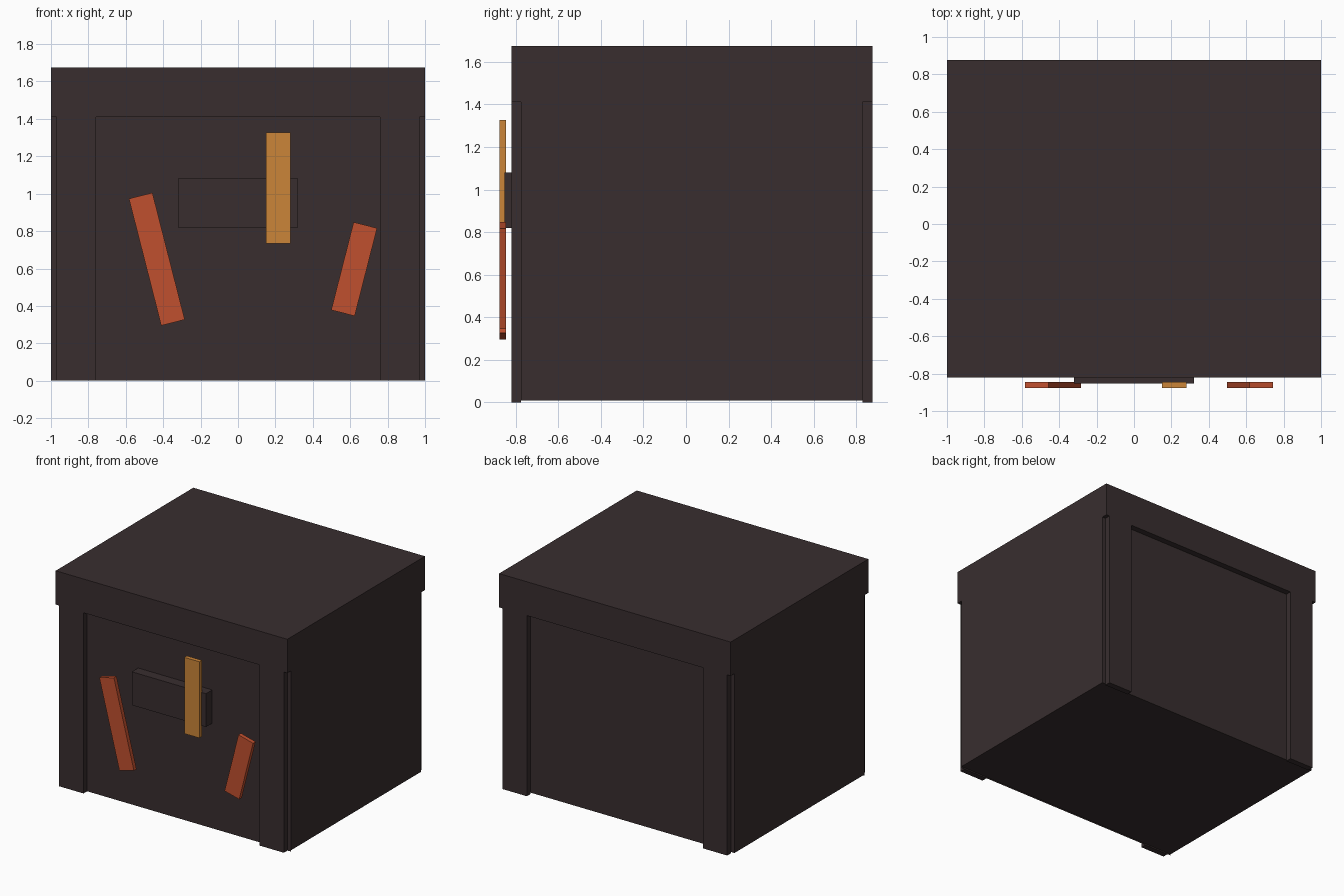
import bpy
import math

if "Cube" in bpy.data.objects:
    bpy.data.objects.remove(bpy.data.objects["Cube"])


def material(name, rgb):
    m = bpy.data.materials.new(name)
    m.diffuse_color = (*rgb, 1.0)
    m.use_nodes = True
    m.node_tree.nodes["Principled BSDF"].inputs["Base Color"].default_value = m.diffuse_color
    return m


CHARCOAL = material("charcoal", (0.040, 0.027, 0.028))
RUST = material("rust orange", (0.53, 0.080, 0.028))
AMBER = material("amber", (0.60, 0.235, 0.040))


def box(name, x, y, z, mat=None, tilt=0.0):
    """Box from (min, max) ranges, optionally tilted in the front plane."""
    centre = [(a + b) / 2 for a, b in (x, y, z)]
    bpy.ops.mesh.primitive_cube_add(size=1, location=centre)
    ob = bpy.context.object
    ob.name = ob.data.name = name
    ob.scale = [b - a for a, b in (x, y, z)]
    bpy.ops.object.transform_apply(location=False, rotation=False, scale=True)
    ob.rotation_euler.y = tilt
    if mat:
        ob.data.materials.append(mat)
    return ob


def cut(target, x, y, z):
    """Subtract a box from the target and remove the cutter."""
    cutter = box("cutter", x, y, z)
    cutter.hide_render = True
    bpy.context.view_layer.objects.active = target
    mod = target.modifiers.new("cut", "BOOLEAN")
    mod.operation = "DIFFERENCE"
    mod.solver = "EXACT"
    mod.object = cutter
    bpy.ops.object.modifier_apply(modifier=mod.name)
    bpy.data.objects.remove(cutter, do_unlink=True)


FRONT, BACK = -0.82, 0.877            # outer faces
CORE_FRONT, CORE_BACK = -0.775, 0.83  # recessed faces
RIM = 1.41                            # underside of the top band

# Main body, with a top band left at full size
body = box("body", (-1, 1), (FRONT, BACK), (0, 1.674), CHARCOAL)

# Front and back recessed panels, and the notches down each corner
for y in ((FRONT - 0.1, CORE_FRONT), (CORE_BACK, BACK + 0.1)):
    cut(body, (-0.76, 0.76), y, (-0.1, RIM))
    cut(body, (0.97, 1.1), y, (-0.1, RIM))
    cut(body, (-1.1, -0.97), y, (-0.1, RIM))

# Core sits slightly above the feet of the corner posts
cut(body, (-1.1, 1.1), (CORE_FRONT, CORE_BACK), (-0.1, 0.01))

# Raised block on the front panel
box("front_block", (-0.32, 0.32), (-0.853, CORE_FRONT + 0.005), (0.82, 1.08), CHARCOAL)

# Coloured bars: name, centre x, centre z, length, tilt in degrees, material
for name, cx, cz, length, tilt, mat in (
    ("left_bar", -0.434, 0.65, 0.70, -14.3, RUST),
    ("middle_bar", 0.215, 1.03, 0.595, 0, AMBER),
    ("right_bar", 0.621, 0.597, 0.485, 14.3, RUST),
):
    box(name, (cx - 0.065, cx + 0.065), (-0.877, -0.845),
        (cz - length / 2, cz + length / 2), mat, math.radians(tilt))
